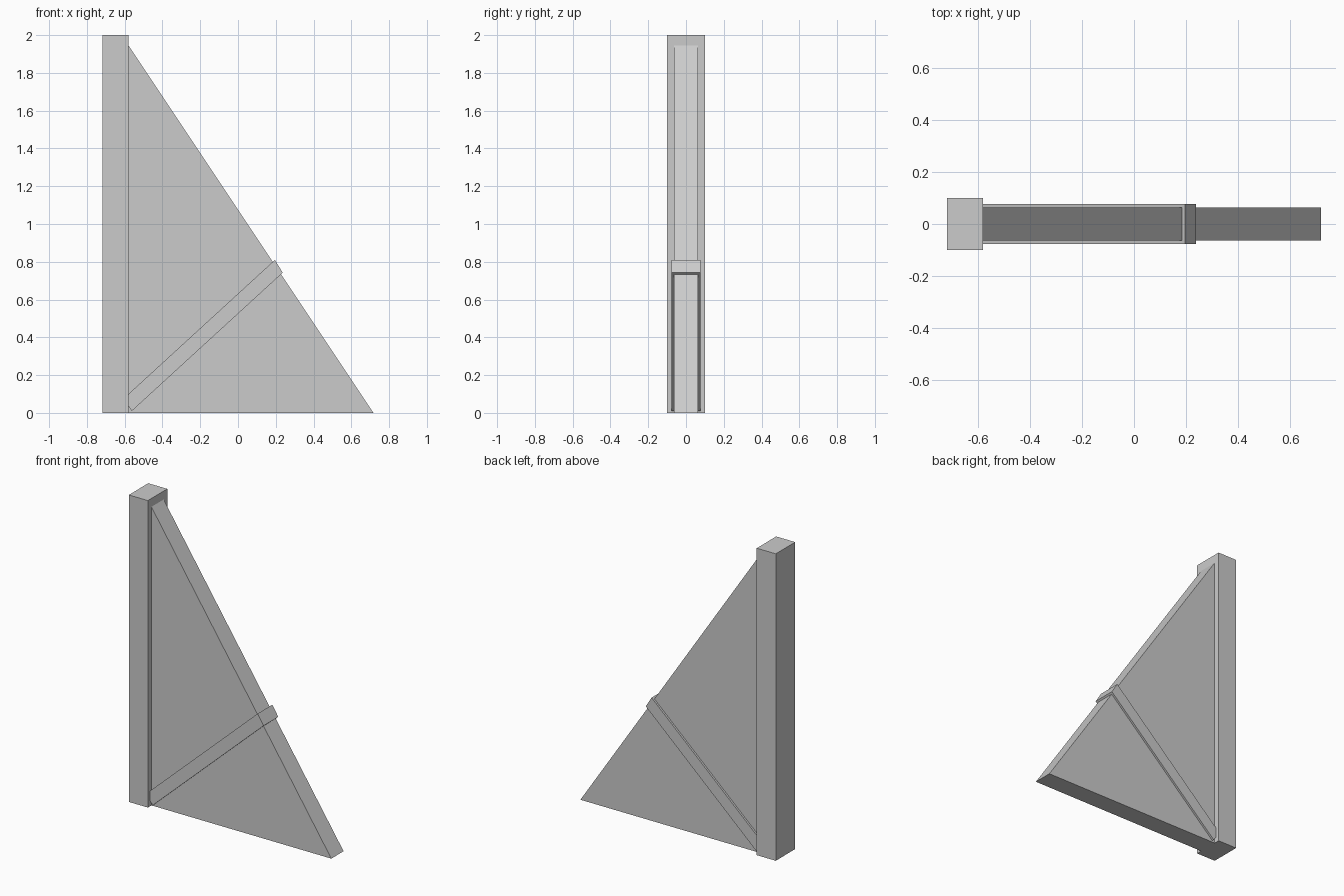
import bpy
import bmesh

cube = bpy.data.objects.get("Cube")
if cube:
    bpy.data.objects.remove(cube, do_unlink=True)

grey = bpy.data.materials.new("plain_grey")
grey.use_nodes = True
colour = (0.6, 0.6, 0.6, 1)
grey.diffuse_color = colour
grey.node_tree.nodes["Principled BSDF"].inputs["Base Color"].default_value = colour


def extruded_profile(name, profile, half_depth):
    """Extrude an x-z outline evenly to both sides of y = 0."""
    bm = bmesh.new()
    face = bm.faces.new([bm.verts.new((x, -half_depth, z)) for x, z in profile])
    side = bmesh.ops.extrude_face_region(bm, geom=[face])
    verts = [g for g in side["geom"] if isinstance(g, bmesh.types.BMVert)]
    bmesh.ops.translate(bm, vec=(0, 2 * half_depth, 0), verts=verts)
    bmesh.ops.recalc_face_normals(bm, faces=bm.faces)
    mesh = bpy.data.meshes.new(name)
    bm.to_mesh(mesh)
    bm.free()
    mesh.materials.append(grey)
    obj = bpy.data.objects.new(name, mesh)
    bpy.context.collection.objects.link(obj)
    return obj


left, joint, right = -0.717, -0.58, 0.717

# Upright square post
extruded_profile("post", [(left, 0), (joint, 0), (joint, 2), (left, 2)], 0.1)

# Triangular panel against the post
extruded_profile("panel", [(joint, 0), (right, 0), (joint, 1.945)], 0.063)

# Diagonal band around the panel, its lower end set into the post
extruded_profile("diagonal_band",
                 [(-0.562, 0.01), (0.237, 0.742), (0.195, 0.81), (-0.608, 0.074)], 0.076)
